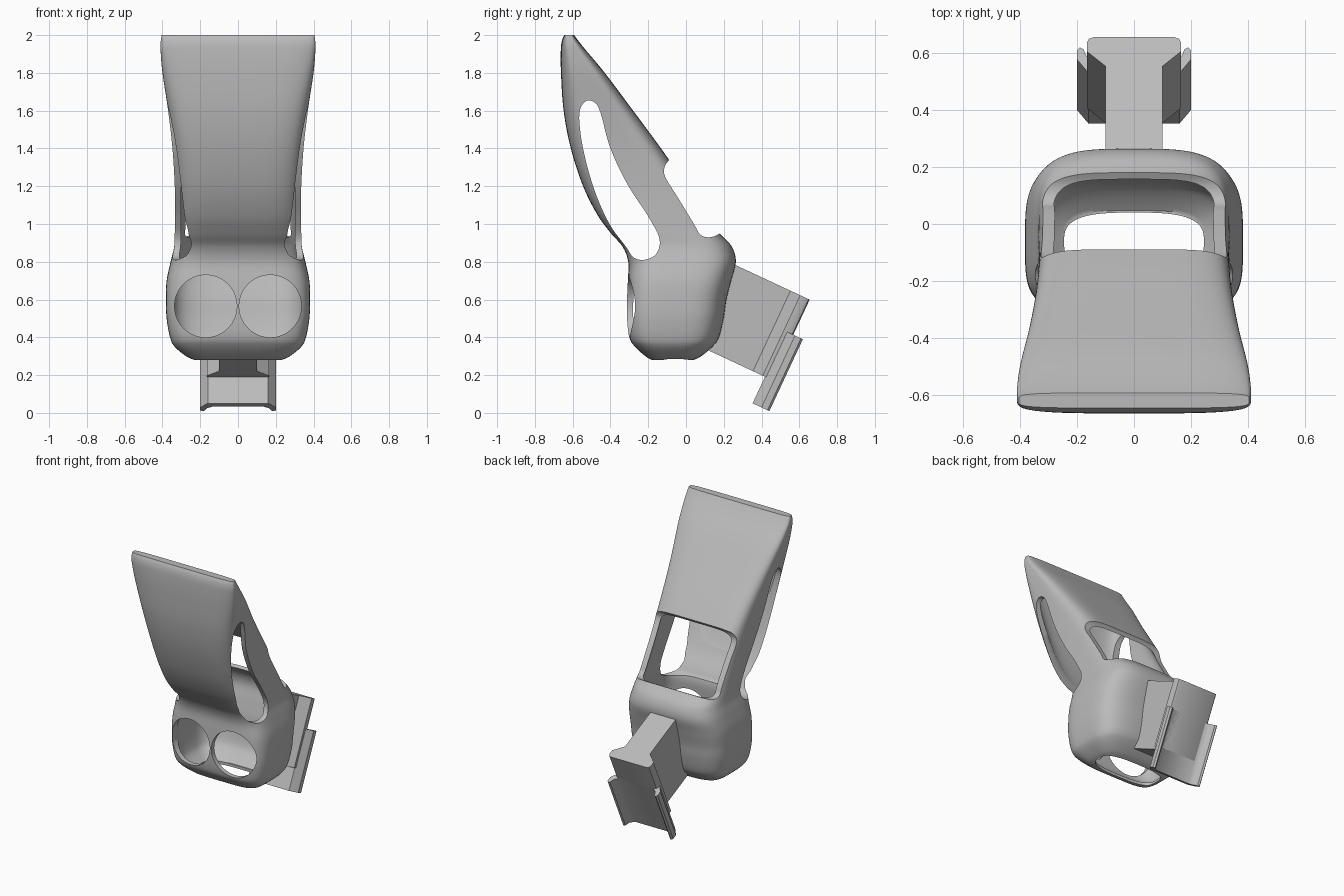
import bpy
import bmesh
import math
from mathutils import Matrix, Vector

if "Cube" in bpy.data.objects:
    bpy.data.objects.remove(bpy.data.objects["Cube"], do_unlink=True)

# One grey plastic for every part
grey = bpy.data.materials.new("grey_plastic")
grey.use_nodes = True
GREY = (0.5, 0.5, 0.5, 1)
grey.diffuse_color = GREY
grey.node_tree.nodes["Principled BSDF"].inputs["Base Color"].default_value = GREY


def spline(points, steps, closed=False):
    """Catmull-Rom interpolation through tuples of any length."""
    pts = [Vector(p) for p in points]
    n = len(pts)
    out = []
    for i in range(n if closed else n - 1):
        ids = [i - 1, i, i + 1, i + 2]
        ids = [k % n if closed else min(max(k, 0), n - 1) for k in ids]
        a, b, c, d = (pts[k] for k in ids)
        for s in range(steps):
            t = s / steps
            out.append(b + (c - a) * t / 2
                       + (a * 2 - b * 5 + c * 4 - d) * t * t / 2
                       + (b * 3 - a - c * 3 + d) * t ** 3 / 2)
    if not closed:
        out.append(pts[-1])
    return out


def finish(bm, name):
    bmesh.ops.recalc_face_normals(bm, faces=bm.faces[:])
    mesh = bpy.data.meshes.new(name)
    bm.to_mesh(mesh)
    bm.free()
    mesh.materials.append(grey)
    obj = bpy.data.objects.new(name, mesh)
    bpy.context.collection.objects.link(obj)
    return obj


def loft(name, rings):
    """Skin closed rings of equal length and cap both ends."""
    bm = bmesh.new()
    rows = [[bm.verts.new(p) for p in ring] for ring in rings]
    count = len(rows[0])
    for low, high in zip(rows, rows[1:]):
        for i in range(count):
            j = (i + 1) % count
            bm.faces.new((low[i], low[j], high[j], high[i]))
    bm.faces.new(rows[0][::-1])
    bm.faces.new(rows[-1])
    return finish(bm, name)


def side_prism(name, outline):
    """Extrude a (y, z) outline across the full width."""
    return loft(name, [[(x, p[0], p[1]) for p in outline] for x in (-0.6, 0.6)])


def oval(width, front, back, z, n_front, n_back, segments=96):
    """Superellipse ring with separate front and back squareness."""
    mid, depth = (front + back) / 2, (back - front) / 2
    ring = []
    for i in range(segments):
        angle = math.tau * (i + 0.5) / segments
        c, s = math.cos(angle), math.sin(angle)
        n = n_back if s > 0 else n_front
        ring.append((width * math.copysign(abs(c) ** (2 / n), c),
                     mid + depth * math.copysign(abs(s) ** (2 / n), s), z))
    return ring


def body(name, rows, inset):
    rings = []
    for z, front, back, width in rows:
        ramp = min(max((z - 0.85) / 0.4, 0), 1)
        rings.append(oval(width - inset, front + inset, back - inset, z,
                          4.5, 3.5 + 1.5 * ramp))
    return loft(name, rings)


def cut(target, cutters):
    for cutter in cutters:
        mod = target.modifiers.new("cut", "BOOLEAN")
        mod.operation = "DIFFERENCE"
        mod.solver = "EXACT"
        mod.object = cutter
        bpy.context.view_layer.objects.active = target
        bpy.ops.object.modifier_apply(modifier=mod.name)


def smooth(obj):
    bpy.ops.object.select_all(action="DESELECT")
    obj.select_set(True)
    bpy.context.view_layer.objects.active = obj
    bpy.ops.object.shade_smooth_by_angle(angle=math.radians(35))


# Body levels: height, front, back, half width
levels = [
    (.28, -.18, .04, .23), (.3, -.215, .08, .275), (.35, -.27, .14, .335),
    (.4, -.3, .175, .36), (.5, -.312, .2, .378), (.6, -.312, .215, .382),
    (.7, -.308, .24, .378), (.8, -.306, .264, .357), (.88, -.336, .243, .338),
    (.95, -.397, .18, .335), (1.05, -.47, .11, .334), (1.2, -.545, .007, .335),
    (1.4, -.61, -.132, .347), (1.6, -.648, -.28, .37), (1.8, -.662, -.43, .4),
    (1.92, -.663, -.53, .41), (1.97, -.657, -.57, .409), (2, -.645, -.592, .404),
]
rows = spline(levels, 6)
shell = body("hollow_shell", rows, 0)

# Hollow interior, stopping short of the closed tip
core = body("core_cutter", [r for r in rows if 0.3 < r[0] < 1.92], 0.033)

# Long side slots
slot = side_prism("slot_cutter", spline([
    (-.53, 1.65), (-.565, 1.58), (-.545, 1.4), (-.485, 1.18), (-.405, 1),
    (-.318, .88), (-.28, .825), (-.225, .81), (-.16, .84), (-.14, .92),
    (-.2, 1.04), (-.31, 1.21), (-.4, 1.4), (-.45, 1.58), (-.48, 1.64),
], 6, closed=True))

# Rear window, notched across the full width
window = side_prism("window_cutter", spline([
    (-.088, 1.34), (-.112, 1.305), (-.11, 1.25), (-.04, 1.135), (.045, .995),
    (.07, .95), (.1, .932), (.14, .932), (.18, .95),
], 5) + [Vector((.4, 1.1)), Vector((.1, 1.5))])

# Bottom port
port = loft("port_cutter", [oval(.245, -.165, .04, z, 3, 3) for z in (.2, .45)])

# Twin round front holes
holes = []
for side in (-1, 1):
    bm = bmesh.new()
    bmesh.ops.create_cone(
        bm, cap_ends=True, segments=64, radius1=.165, radius2=.165, depth=.4,
        matrix=Matrix.Translation((side * .171, -.32, .565))
        @ Matrix.Rotation(math.pi / 2, 4, "X"))
    holes.append(finish(bm, "hole_cutter"))

# Mount pieces share a frame tilted down towards the back
tilt = Matrix.Rotation(math.radians(-25), 4, "X")


def mount_piece(name, half, low, high):
    """Mirror a half outline (x, along) and extrude it up the tilted frame."""
    outline = half + [(-x, u) for x, u in reversed(half)]
    return loft(name, [[tilt @ Vector((x, u, v)) for x, u in outline]
                       for v in (low, high)])


arm = mount_piece("mount_arm", [
    (.1, -.12), (.1, .228), (.165, .285), (.165, .318), (.158, .334),
    (.142, .34)], .35, .82)
clip = mount_piece("mount_clip", [
    (.16, .298), (.2, .35), (.2, .385), (.19, .396), (.178, .39),
    (.165, .36), (.135, .34)], .195, .615)

cut(shell, [core, slot, window, port] + holes)
cut(arm, [core])
for cutter in [core, slot, window, port] + holes:
    bpy.data.objects.remove(cutter, do_unlink=True)
for part in (shell, arm, clip):
    smooth(part)
